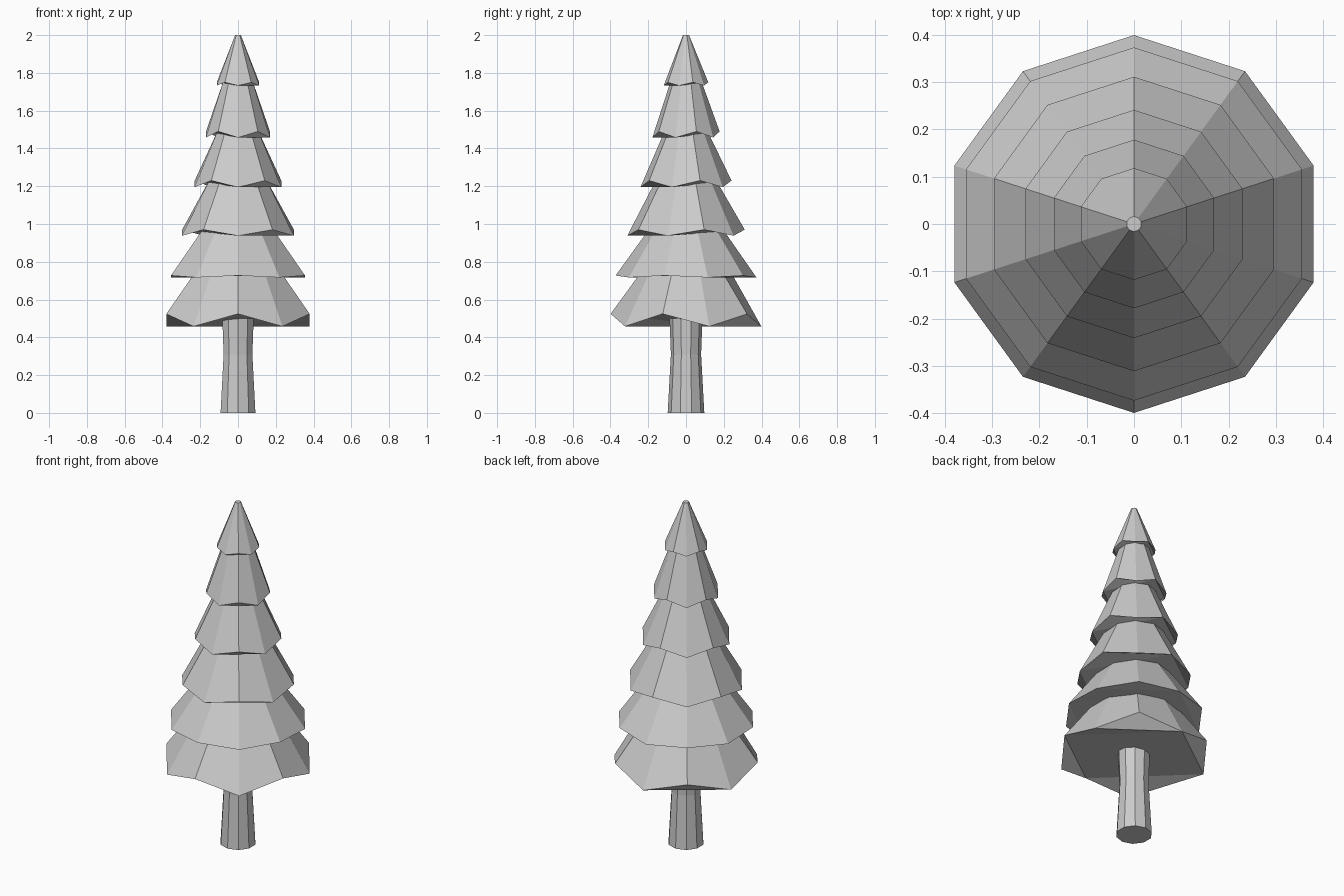
import bpy
import bmesh
from math import cos, sin, radians

cube = bpy.data.objects.get("Cube")
if cube:
    bpy.data.objects.remove(cube, do_unlink=True)

SIDES = 10
# Facets of the underside, by rim corner counted from the front
UNDERSIDE = [(0, 1, 2), (2, 3, 5), (3, 4, 5), (5, 6, 7), (7, 8, 9), (7, 9, 0), (0, 2, 5, 7)]

grey = bpy.data.materials.new("plain_grey")
grey.use_nodes = True
grey.diffuse_color = (0.6, 0.6, 0.6, 1)
grey.node_tree.nodes["Principled BSDF"].inputs["Base Color"].default_value = (0.6, 0.6, 0.6, 1)


def lathe(name, rings):
    """Flat-shaded ten-sided solid; each ring is (radius, z of even corners, z of odd corners)."""
    bm = bmesh.new()
    loops = []
    for radius, even_z, odd_z in rings:
        loop = []
        for i in range(SIDES):
            a = radians(-90 + 360 * i / SIDES)
            z = odd_z if i % 2 else even_z
            loop.append(bm.verts.new((radius * cos(a), radius * sin(a), z)))
        loops.append(loop)
    for low, high in zip(loops, loops[1:]):
        for i in range(SIDES):
            j = (i + 1) % SIDES
            bm.faces.new((low[i], low[j], high[j], high[i]))
    for facet in UNDERSIDE:
        bm.faces.new([loops[0][i] for i in reversed(facet)])
    bm.faces.new(loops[-1])
    mesh = bpy.data.meshes.new(name)
    bm.to_mesh(mesh)
    bm.free()
    mesh.materials.append(grey)
    obj = bpy.data.objects.new(name, mesh)
    bpy.context.collection.objects.link(obj)
    return obj


# Trunk with a slight waist
lathe("trunk", [(0.097, 0, 0), (0.08, 0.31, 0.31), (0.088, 0.52, 0.52)])

# Branch tiers: rim radius, front corner z, alternate corner z, top radius, top z
tiers = [
    (0.399, 0.524, 0.458, 0.235, 0.75),
    (0.373, 0.727, 0.717, 0.19, 0.98),
    (0.311, 0.938, 0.97, 0.155, 1.24),
    (0.241, 1.195, 1.23, 0.11, 1.50),
    (0.178, 1.458, 1.49, 0.08, 1.76),
    (0.118, 1.733, 1.75, 0.016, 2.0),
]
for n, (rim, front_z, alt_z, top, top_z) in enumerate(tiers, 1):
    lathe(f"branch_tier_{n}", [(rim, front_z, alt_z), (top, top_z, top_z)])
